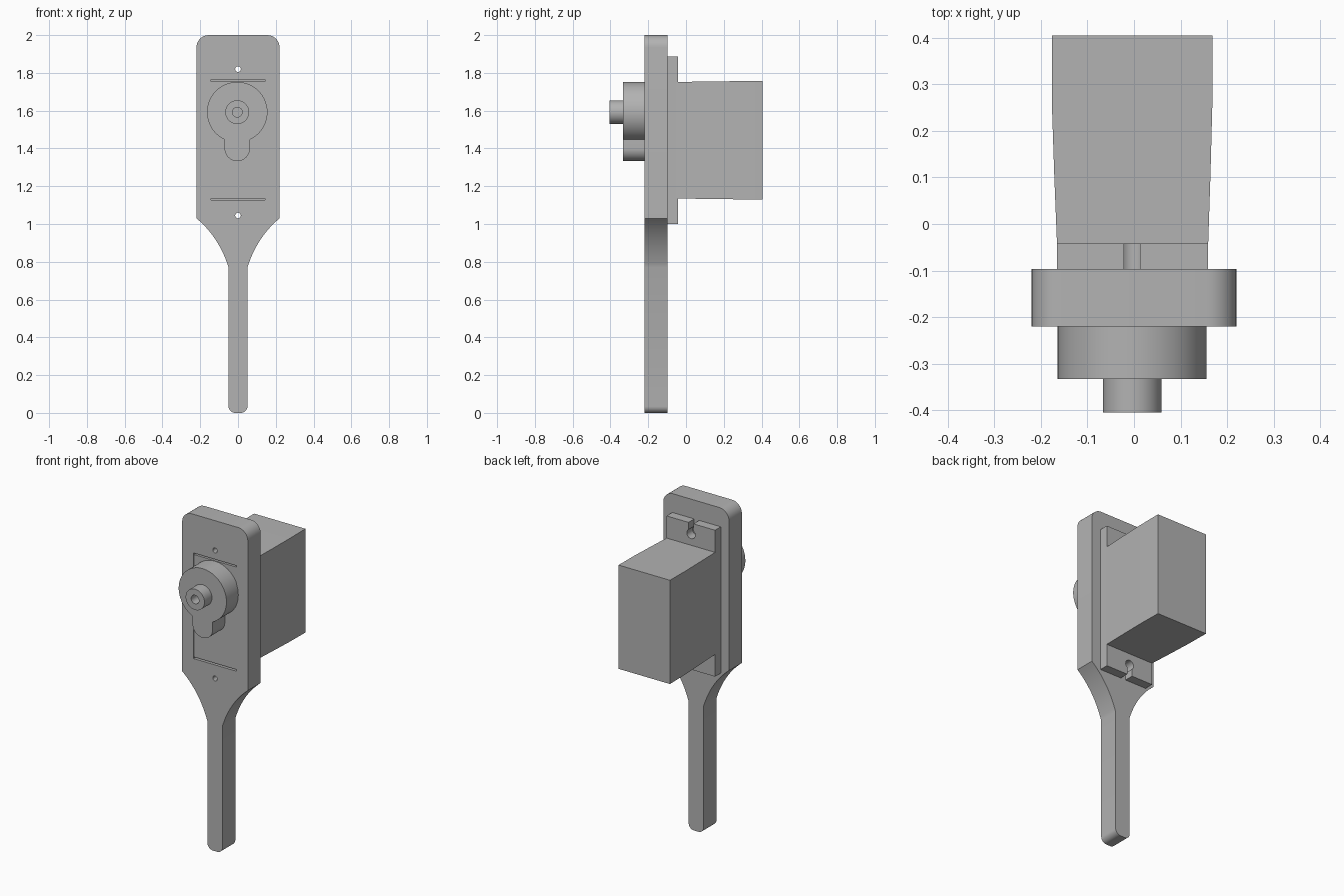
import bpy, bmesh, math
from mathutils import Vector

cube = bpy.data.objects.get("Cube")
if cube:
    bpy.data.objects.remove(cube, do_unlink=True)

grey = bpy.data.materials.new("plain grey")
grey.use_nodes = True
grey.diffuse_color = (0.45, 0.45, 0.45, 1)
grey.node_tree.nodes["Principled BSDF"].inputs["Base Color"].default_value = (0.45, 0.45, 0.45, 1)

CX = -0.004     # motor axis offset
AXIS_Z = 1.592  # output shaft height


def arc(cx, cz, r, start, end, n=8):
    angles = [math.radians(start + (end - start) * i / n) for i in range(n + 1)]
    return [(cx + r * math.cos(a), cz + r * math.sin(a)) for a in angles]


def circle(cx, cz, r, n=48):
    return arc(cx, cz, r, 0, 360, n)[:-1]


def rect(x0, x1, z0, z1):
    return [(x0, z0), (x1, z0), (x1, z1), (x0, z1)]


def loft(name, sections):
    """Join matching (y, outline) sections into a closed solid."""
    bm = bmesh.new()
    rings = [[bm.verts.new((x, y, z)) for x, z in pts] for y, pts in sections]
    n = len(rings[0])
    for a, b in zip(rings, rings[1:]):
        for i in range(n):
            j = (i + 1) % n
            bm.faces.new((a[i], a[j], b[j], b[i]))
    bm.faces.new(rings[0])
    bm.faces.new(rings[-1])
    bmesh.ops.recalc_face_normals(bm, faces=bm.faces)
    mesh = bpy.data.meshes.new(name)
    bm.to_mesh(mesh)
    bm.free()
    mesh.materials.append(grey)
    ob = bpy.data.objects.new(name, mesh)
    bpy.context.collection.objects.link(ob)
    return ob


def prism(name, pts, y0, y1):
    return loft(name, [(y0, pts), (y1, pts)])


def select(ob):
    bpy.ops.object.select_all(action='DESELECT')
    ob.select_set(True)
    bpy.context.view_layer.objects.active = ob


def cut(ob, pts, y0, y1):
    cutter = prism("cutter", pts, y0, y1)
    cutter.hide_render = True
    mod = ob.modifiers.new("cut", 'BOOLEAN')
    mod.operation = 'DIFFERENCE'
    mod.solver = 'EXACT'
    mod.object = cutter
    select(ob)
    bpy.ops.object.modifier_apply(modifier=mod.name)
    bpy.data.objects.remove(cutter, do_unlink=True)


# Paddle plate: half outline from handle tip to top, then mirrored
p0, p1, p2 = Vector((0.05, 0.77)), Vector((0.1, 0.93)), Vector((0.22, 1.03))
flare = [tuple(p0 * (1 - t) ** 2 + p1 * 2 * t * (1 - t) + p2 * t * t)
         for t in (i / 14 for i in range(15))]
half = arc(0.015, 0.035, 0.035, -90, 0) + flare + arc(0.155, 1.935, 0.065, 0, 90)
outline = half + [(-x, z) for x, z in reversed(half)]
plate = prism("paddle_plate", outline, -0.22, -0.097)
cut(plate, rect(-0.144, 0.144, 1.127, 1.766), -0.3, 0)
for z in (1.82, 1.045):
    cut(plate, circle(0, z, 0.015, 24), -0.3, 0)

# Motor case: front part inside the window, tapered part behind
front = prism("case_front", rect(-0.143, 0.143, 1.135, 1.755), -0.216, -0.09)
rear = loft("case_rear", [
    (-0.05, rect(-0.165, 0.159, 1.135, 1.752)),
    (0.1, rect(-0.171, 0.164, 1.133, 1.754)),
    (0.25, rect(-0.176, 0.168, 1.131, 1.756)),
    (0.405, rect(-0.176, 0.168, 1.129, 1.757))])

# Mounting flange with open keyhole at each end
flange = prism("mounting_flange", rect(-0.165, 0.159, 1.0, 1.886), -0.097, -0.042)
for hole_z, end_z in ((1.82, 1.95), (1.066, 0.95)):
    cut(flange, circle(CX, hole_z, 0.028, 32), -0.2, 0.1)
    cut(flange, rect(CX - 0.017, CX + 0.017, min(hole_z, end_z), max(hole_z, end_z)), -0.2, 0.1)

# Gear housing: large disc merging into a small round lobe
R, r, lobe_z = 0.16, 0.067, 1.4
join = math.degrees(math.acos(r / R))
housing_pts = arc(CX, AXIS_Z, R, -join, 180 + join, 56) + arc(CX, lobe_z, r, 180, 360, 24)
housing = prism("gear_housing", housing_pts, -0.333, -0.214)

# Output shaft with bored centre
shaft = prism("output_shaft", circle(CX, AXIS_Z, 0.063), -0.405, -0.325)
cut(shaft, circle(CX, AXIS_Z, 0.026, 32), -0.45, -0.335)

for ob in (plate, front, rear, flange, housing, shaft):
    select(ob)
    bpy.ops.object.shade_smooth_by_angle(angle=math.radians(30))
